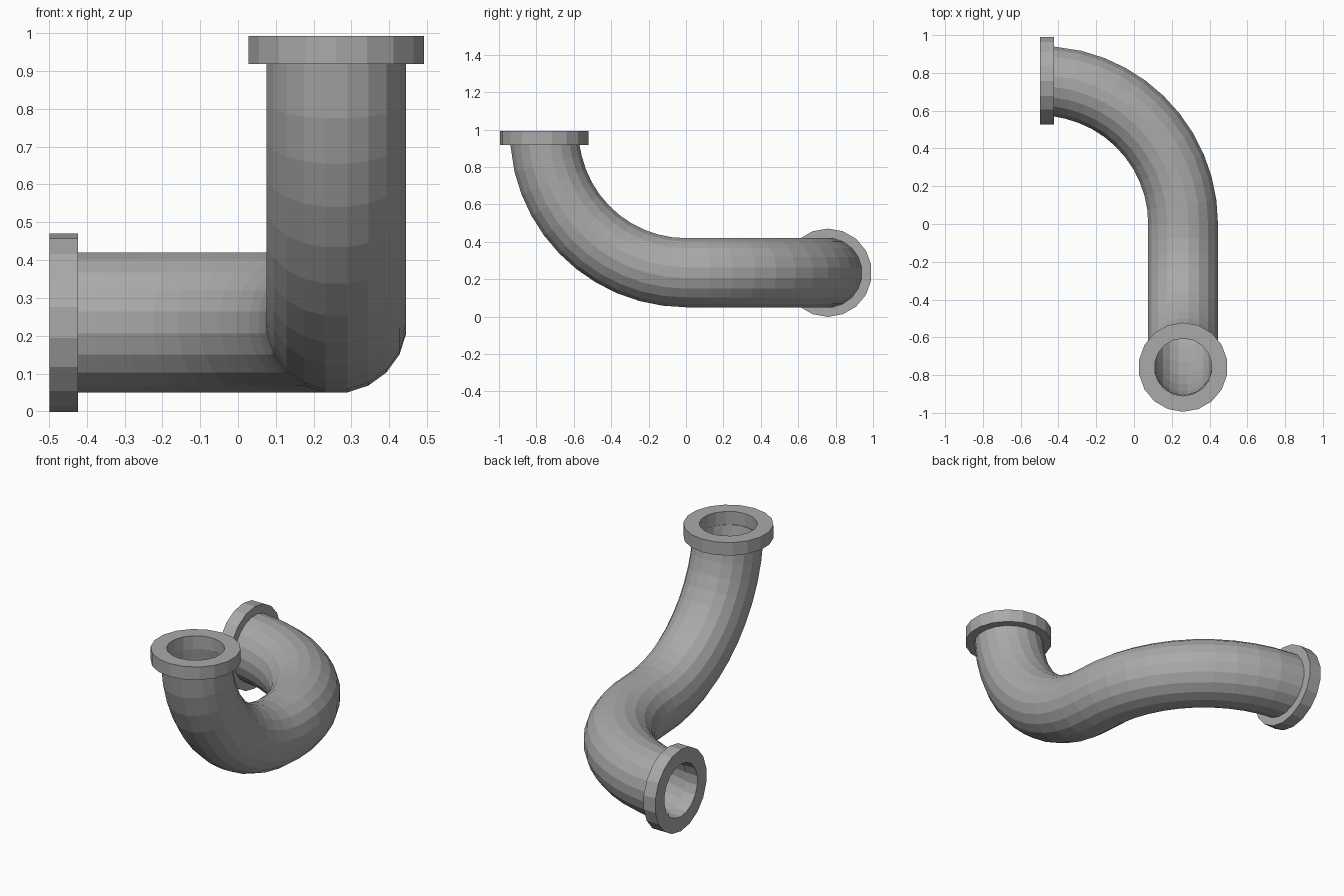
import bpy, bmesh
from math import sin, cos, pi, asin
from mathutils import Vector

if "Cube" in bpy.data.objects:
    bpy.data.objects.remove(bpy.data.objects["Cube"], do_unlink=True)

BEND, OUTER, BORE = 0.758, 0.187, 0.152
FLANGE_R, FLANGE_T = 0.236, 0.075
AX, AZ = 0.26, 0.235          # centreline where the two bends meet
SEGMENTS = 11
X, Y, Z = Vector((1, 0, 0)), Vector((0, 1, 0)), Vector((0, 0, 1))

metal = bpy.data.materials.new("grey metal")
metal.use_nodes = True
color = (0.4, 0.4, 0.4, 1)
metal.diffuse_color = color
metal.node_tree.nodes["Principled BSDF"].inputs["Base Color"].default_value = color


def hollow(name, frames, outer, bore, sides):
    """Sweep a hollow ring section along frames of (centre, u, v)."""
    bm = bmesh.new()

    def ring(frame, r):
        p, u, v = frame
        return [bm.verts.new(p + r * (cos(a) * u + sin(a) * v))
                for a in (2 * pi * (i + 0.5) / sides for i in range(sides))]

    # outer wall forward, bore wall back, closed at both rims
    loops = [ring(f, outer) for f in frames] + [ring(f, bore) for f in reversed(frames)]
    for k, a in enumerate(loops):
        b = loops[(k + 1) % len(loops)]
        for i in range(sides):
            j = (i + 1) % sides
            bm.faces.new((a[i], a[j], b[j], b[i]))
    bmesh.ops.recalc_face_normals(bm, faces=bm.faces)
    mesh = bpy.data.meshes.new(name)
    bm.to_mesh(mesh)
    bm.free()
    mesh.materials.append(metal)
    obj = bpy.data.objects.new(name, mesh)
    bpy.context.collection.objects.link(obj)
    return obj


# Centreline: down and back in the vertical plane, then left to right-hand side
start = asin(FLANGE_T / BEND)
angles = [start + (pi / 2 - start) * i / SEGMENTS for i in range(SEGMENTS + 1)]
rise_centre = Vector((AX, 0, AZ + BEND))
turn_centre = Vector((AX - BEND, 0, AZ))
path = []
for k, a in enumerate(angles):
    p = rise_centre - BEND * (cos(a) * Y + sin(a) * Z)
    t = -Z if k == 0 else sin(a) * Y - cos(a) * Z
    path.append((p, X, t.cross(X)))
for k, a in enumerate(reversed(angles[:-1])):
    p = turn_centre + BEND * (sin(a) * X + cos(a) * Y)
    t = -X if k == SEGMENTS - 1 else sin(a) * Y - cos(a) * X
    path.append((p, (-Z).cross(t), -Z))
hollow("pipe", path, OUTER, BORE, 20)


# Flat collars at the two mouths
def collar(name, mouth, inward, u, v):
    hollow(name, [(mouth, u, v), (mouth + inward * FLANGE_T, u, v)], FLANGE_R, BORE, 18)


collar("top_flange", rise_centre - BEND * Y, -Z, X, Y)
collar("side_flange", turn_centre + BEND * Y, X, Y, Z)
